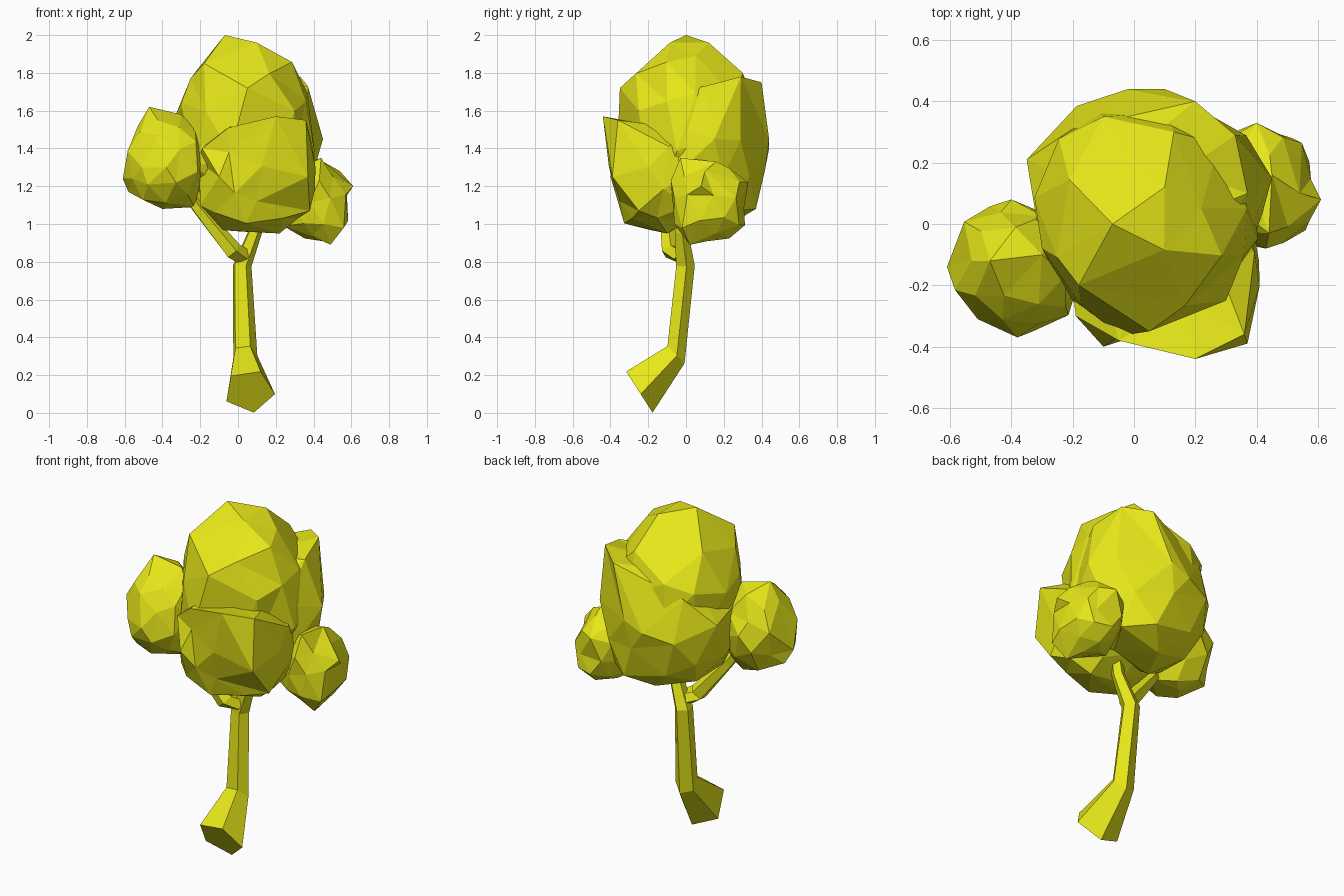
import bpy, bmesh, math, random
from mathutils import Vector, Euler

mat = bpy.data.materials.new("yellow")
mat.diffuse_color = (0.8, 0.8, 0.01, 1)


def add_object(name, bm):
    bmesh.ops.recalc_face_normals(bm, faces=bm.faces)
    me = bpy.data.meshes.new(name)
    bm.to_mesh(me)
    bm.free()
    me.materials.append(mat)
    ob = bpy.data.objects.new(name, me)
    bpy.context.collection.objects.link(ob)
    return ob


def limb(name, rings, sides=5, phase=80):
    """Tapered low-poly tube: each ring is (centre, radius, direction)."""
    bm = bmesh.new()
    loops = []
    for centre, radius, direction in rings:
        t = Vector(direction).normalized()
        u = (Vector((1, 0, 0)) - t * t.x).normalized()
        v = t.cross(u)
        loop = []
        for i in range(sides):
            a = math.radians(phase) + i * math.tau / sides
            loop.append(bm.verts.new(Vector(centre) + radius * (u * math.cos(a) + v * math.sin(a))))
        loops.append(loop)
    for lo, hi in zip(loops, loops[1:]):
        for i in range(sides):
            j = (i + 1) % sides
            bm.faces.new((lo[i], lo[j], hi[j], hi[i]))
    bm.faces.new(loops[0])
    bm.faces.new(loops[-1])
    return add_object(name, bm)


def foliage(name, low, high, seed, tips, power=0.9):
    """Faceted leaf clump fitted to the box low..high, pulled out to corner tips."""
    rng = random.Random(seed)
    bm = bmesh.new()
    bmesh.ops.create_icosphere(bm, subdivisions=2, radius=1)
    rot = Euler([rng.uniform(0, 3) for _ in range(3)]).to_matrix()
    for v in bm.verts:
        p = rot @ v.co
        v.co = Vector([math.copysign(abs(c) ** power, c) for c in p]) * rng.uniform(0.9, 1.04)
    for k in range(3):
        a = min(v.co[k] for v in bm.verts)
        b = max(v.co[k] for v in bm.verts)
        for v in bm.verts:
            f = 0.02 + 0.96 * (v.co[k] - a) / (b - a)
            v.co[k] = low[k] + f * (high[k] - low[k])
    free = list(bm.verts)
    for tip in tips:
        tip = Vector(tip)
        v = min(free, key=lambda w: (w.co - tip).length)
        v.co = tip
        free.remove(v)
    return add_object(name, bm)


# Bent trunk with flared foot, continuing into the right fork
limb("trunk", [
    ((0.06, -0.25, 0.115), 0.137, (0, 0.84, 0.54)),
    ((0.035, -0.055, 0.31), 0.068, (0, 0.7, 0.7)),
    ((0.02, -0.005, 0.78), 0.052, (0.1, 0.0, 1)),
    ((0.09, -0.025, 0.96), 0.038, (0.3, 0, 1)),
    ((0.15, 0.0, 1.2), 0.03, (0.3, 0.1, 1)),
])

# Left fork
limb("left_branch", [
    ((0.03, -0.02, 0.83), 0.05, (-0.6, -0.5, 0.7)),
    ((-0.025, -0.08, 0.855), 0.05, (-0.7, -0.2, 0.8)),
    ((-0.21, -0.11, 1.08), 0.034, (-0.7, -0.1, 0.9)),
    ((-0.34, -0.13, 1.26), 0.025, (-0.6, 0, 1)),
])

# Leaf clumps
foliage("crown_top", (-0.34, -0.38, 1.0), (0.42, 0.41, 1.98), 3, [
    (-0.07, 0.0, 2.0), (0.1, 0.12, 1.96), (-0.18, -0.2, 1.85), (0.22, 0.05, 1.89),
    (-0.3, -0.08, 1.64), (0.05, -0.35, 1.72), (0.13, 0.3, 1.8), (-0.1, 0.35, 1.68),
    (0.36, -0.1, 1.65), (0.3, -0.25, 1.6)], 0.92)
foliage("crown_front", (-0.22, -0.42, 0.95), (0.42, 0.15, 1.56), 8, [
    (0.2, -0.44, 1.57), (0.36, -0.36, 1.55), (-0.05, -0.38, 1.51), (-0.19, -0.3, 1.4),
    (0.38, -0.25, 1.07), (-0.2, -0.25, 1.1), (0.22, -0.1, 0.95), (0.02, -0.08, 0.96),
    (0.1, -0.35, 1.12), (0.41, -0.2, 1.3), (0.37, -0.39, 1.25), (-0.1, -0.4, 1.25)], 0.84)
foliage("crown_back", (-0.34, -0.2, 0.98), (0.44, 0.43, 1.74), 5, [
    (0.2, 0.4, 1.75), (0.33, 0.29, 1.78), (0.37, 0.1, 1.73), (0.45, 0.15, 1.45),
    (0.1, 0.44, 1.45), (-0.02, 0.44, 1.4), (-0.35, 0.21, 1.45), (-0.2, 0.31, 1.6),
    (0.15, 0.37, 1.08), (0.35, 0.1, 1.0)], 0.85)
foliage("clump_left", (-0.60, -0.36, 1.08), (-0.17, 0.08, 1.60), 11, [
    (-0.47, -0.12, 1.62), (-0.61, -0.14, 1.24), (-0.4, 0.08, 1.35), (-0.51, -0.31, 1.3),
    (-0.38, -0.37, 1.3), (-0.53, -0.12, 1.52), (-0.58, -0.1, 1.17), (-0.4, -0.1, 1.08),
    (-0.23, -0.12, 1.09), (-0.3, -0.1, 1.58)])
foliage("clump_right", (0.24, -0.08, 0.90), (0.59, 0.32, 1.34), 14, [
    (0.61, 0.08, 1.2), (0.49, 0.02, 0.89), (0.44, -0.03, 1.35), (0.4, 0.33, 1.22),
    (0.5, 0.28, 1.08), (0.56, -0.02, 0.98), (0.45, 0.16, 1.33), (0.43, -0.08, 1.23),
    (0.24, 0.05, 0.99), (0.54, 0.1, 1.28)])
